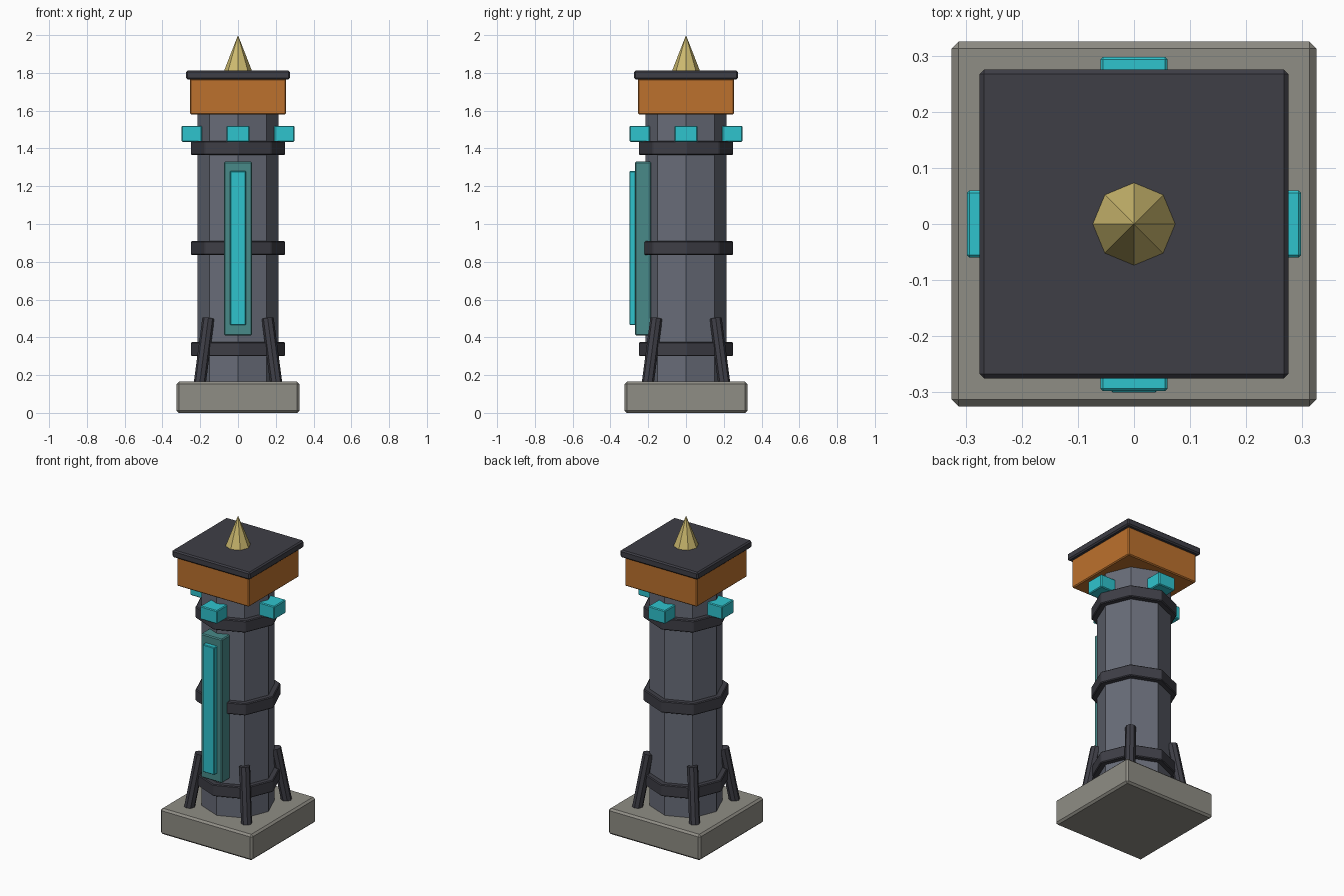
import bpy, math
from mathutils import Vector

if "Cube" in bpy.data.objects:
    bpy.data.objects.remove(bpy.data.objects["Cube"])


def material(name, r, g, b):
    """Flat material from sRGB 0-255."""
    def lin(c):
        c /= 255
        return c / 12.92 if c <= 0.04045 else ((c + 0.055) / 1.055) ** 2.4
    m = bpy.data.materials.new(name)
    m.diffuse_color = (lin(r), lin(g), lin(b), 1)
    m.use_nodes = True
    m.node_tree.nodes["Principled BSDF"].inputs["Base Color"].default_value = m.diffuse_color
    return m


STONE = material("warm grey stone", 143, 141, 133)
STEEL = material("blue grey steel", 104, 108, 120)
DARK = material("dark metal", 62, 62, 70)
ORANGE = material("copper orange", 188, 113, 45)
GOLD = material("pale gold", 206, 187, 112)
CYAN = material("bright cyan", 47, 196, 206)
TEAL = material("dull teal", 72, 138, 137)


def finish(name, mat, bevel=0):
    o = bpy.context.object
    o.name = name
    o.data.materials.append(mat)
    if bevel:
        m = o.modifiers.new("edge", 'BEVEL')
        m.width = bevel
        m.segments = 1
    return o


def box(name, lo, hi, mat, bevel=0):
    lo, hi = Vector(lo), Vector(hi)
    bpy.ops.mesh.primitive_cube_add(size=1, location=(lo + hi) / 2)
    bpy.context.object.scale = hi - lo
    bpy.ops.object.transform_apply(location=False, rotation=False, scale=True)
    return finish(name, mat, bevel)


def prism(name, r, z0, z1, mat, r_top=None, bevel=0):
    # eight sides, with corners on the x and y axes
    bpy.ops.mesh.primitive_cone_add(
        vertices=8, radius1=r, radius2=r if r_top is None else r_top,
        depth=z1 - z0, location=(0, 0, (z0 + z1) / 2))
    return finish(name, mat, bevel)


# plinth and shaft
box("base_plinth", (-.325, -.325, 0), (.325, .325, .165), STONE, .012)
prism("shaft", .215, .15, 1.59, STEEL)

# metal bands round the shaft
for i, z in enumerate((.30, .835, 1.365)):
    prism(f"band_{i + 1}", .25, z, z + .075, DARK, bevel=.005)

# leaning corner struts
for i in range(4):
    a = math.radians(45 + 90 * i)
    sx, sy = math.copysign(1, math.cos(a)), math.copysign(1, math.sin(a))
    p0 = Vector((.202 * sx, .202 * sy, .16))
    p1 = Vector((.157 * sx, .157 * sy, .5))
    d = p1 - p0
    bpy.ops.mesh.primitive_cylinder_add(
        vertices=8, radius=.032, depth=d.length, location=(p0 + p1) / 2,
        rotation=d.to_track_quat('Z', 'Y').to_euler())
    finish(f"strut_{i + 1}", DARK)

# glowing front panel in its frame
box("panel_frame", (-.075, -.27, .41), (.075, -.185, 1.33), TEAL, .006)
box("panel_light", (-.042, -.30, .465), (.042, -.26, 1.28), CYAN, .004)

# four lamps below the head
for i in range(4):
    lamp = box(f"lamp_{i + 1}", (.19, -.06, 1.435), (.298, .06, 1.52), CYAN, .005)
    a = math.radians(90 * i)
    lamp.location = (.244 * math.cos(a), .244 * math.sin(a), 1.4775)
    lamp.rotation_euler.z = a

# head, cap and spike
box("head_block", (-.255, -.255, 1.58), (.255, .255, 1.768), ORANGE, .006)
box("cap_plate", (-.275, -.275, 1.765), (.275, .275, 1.812), DARK, .008)
prism("spike", .075, 1.808, 2.0, GOLD, r_top=0)
